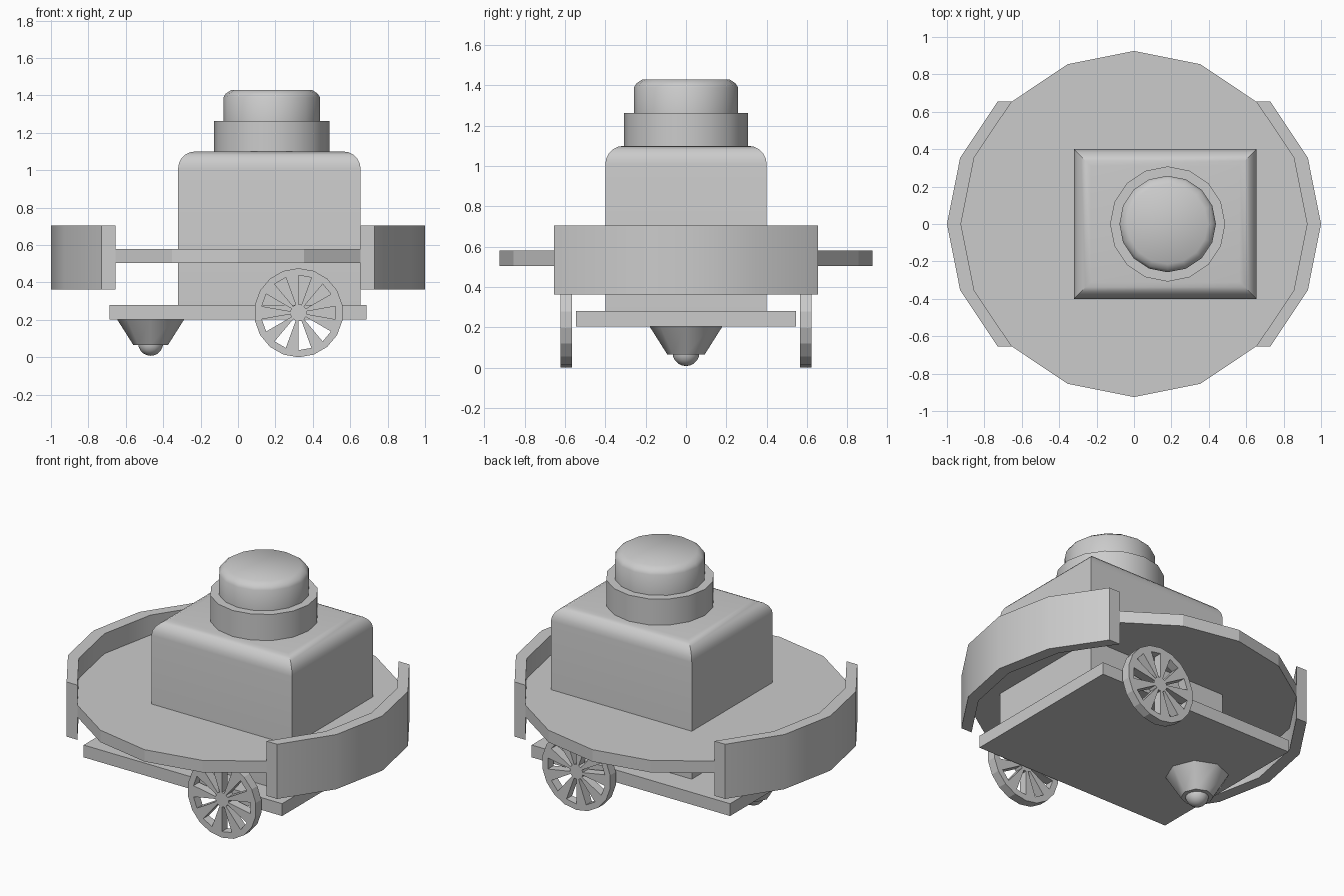
import bpy, bmesh, math

if "Cube" in bpy.data.objects:
    bpy.data.objects.remove(bpy.data.objects["Cube"])


def finish(name, bm, smooth=None):
    bmesh.ops.recalc_face_normals(bm, faces=bm.faces[:])
    me = bpy.data.meshes.new(name)
    bm.to_mesh(me)
    bm.free()
    ob = bpy.data.objects.new(name, me)
    bpy.context.collection.objects.link(ob)
    if smooth:
        bpy.ops.object.select_all(action='DESELECT')
        ob.select_set(True)
        bpy.context.view_layer.objects.active = ob
        bpy.ops.object.shade_smooth_by_angle(angle=math.radians(smooth))
    return ob


def box(name, lo, hi, bevel=0):
    bm = bmesh.new()
    bmesh.ops.create_cube(bm, size=1)
    for v in bm.verts:
        v.co = [lo[i] + (v.co[i] + 0.5) * (hi[i] - lo[i]) for i in range(3)]
    if bevel:
        edges = [e for e in bm.edges if all(v.co.z > hi[2] - 1e-4 for v in e.verts)]
        bmesh.ops.bevel(bm, geom=edges, offset=bevel, segments=5, profile=0.5,
                        affect='EDGES')
    return finish(name, bm, 35 if bevel else None)


def lathe(name, centre, profile, sides, smooth=None):
    """Closed solid of rotation from (radius, z) pairs."""
    bm = bmesh.new()
    rings = [[bm.verts.new((centre[0] + r * math.cos(2 * math.pi * i / sides),
                            centre[1] + r * math.sin(2 * math.pi * i / sides), z))
              for i in range(sides)] for r, z in profile]
    for a, b in zip(rings, rings[1:]):
        for i in range(sides):
            j = (i + 1) % sides
            bm.faces.new((a[i], a[j], b[j], b[i]))
    bm.faces.new(rings[0][::-1])
    bm.faces.new(rings[-1])
    return finish(name, bm, smooth)


def extrude(bm, vec):
    res = bmesh.ops.extrude_face_region(bm, geom=bm.faces[:])
    bmesh.ops.translate(bm, vec=vec,
                        verts=[g for g in res['geom'] if isinstance(g, bmesh.types.BMVert)])


# Chassis plate, body block and round deck
box("base_plate", (-0.687, -0.545, 0.203), (0.687, 0.545, 0.28))
box("body", (-0.32, -0.4, 0.28), (0.655, 0.4, 1.10), bevel=0.09)
lathe("deck", (0, 0), [(0.925, 0.505), (0.925, 0.58)], 16)

# Turret collar and domed cap
lathe("collar", (0.18, 0), [(0.308, 1.09), (0.308, 1.263)], 16, 35)
lathe("cap", (0.18, 0), [(0.258, 1.25), (0.258, 1.39), (0.245, 1.41), (0.215, 1.43)],
      16, 60)

# Curved bumpers hugging both ends of the deck
for side, label in ((1, "right"), (-1, "left")):
    bm = bmesh.new()
    arc = [(side * 0.925 * math.cos(k * math.pi / 8), 0.925 * math.sin(k * math.pi / 8))
           for k in range(-2, 3)]
    cols = [[bm.verts.new((x, y, z)) for z in (0.363, 0.705)] for x, y in arc]
    for a, b in zip(cols, cols[1:]):
        bm.faces.new((a[0], b[0], b[1], a[1]))
    extrude(bm, (side * 0.075, 0, 0))
    finish("bumper_" + label, bm, 35)

# Spoked wheels: 18 wedges with every other wedge opened as a window
for y0, label in ((-0.622, "front"), (0.566, "back")):
    bm = bmesh.new()
    n = 18
    rings = []
    for r in (0.045, 0.2, 0.238):
        rings.append([bm.verts.new((0.324 + r * math.cos(math.radians(20 * i - 10)), y0,
                                    0.238 + r * math.sin(math.radians(20 * i - 10))))
                      for i in range(n)])
    bm.faces.new(rings[0])
    for i in range(n):
        j = (i + 1) % n
        if i % 2:
            bm.faces.new((rings[0][i], rings[1][i], rings[1][j], rings[0][j]))
        bm.faces.new((rings[1][i], rings[2][i], rings[2][j], rings[1][j]))
    extrude(bm, (0, 0.056, 0))
    finish("wheel_" + label, bm)

# Ball caster with tapered housing
lathe("caster_housing", (-0.467, 0), [(0.093, 0.066), (0.184, 0.21)], 8, 50)
bm = bmesh.new()
bmesh.ops.create_uvsphere(bm, u_segments=16, v_segments=10, radius=0.067)
bmesh.ops.translate(bm, vec=(-0.467, 0, 0.075), verts=bm.verts[:])
finish("caster_ball", bm, 60)
